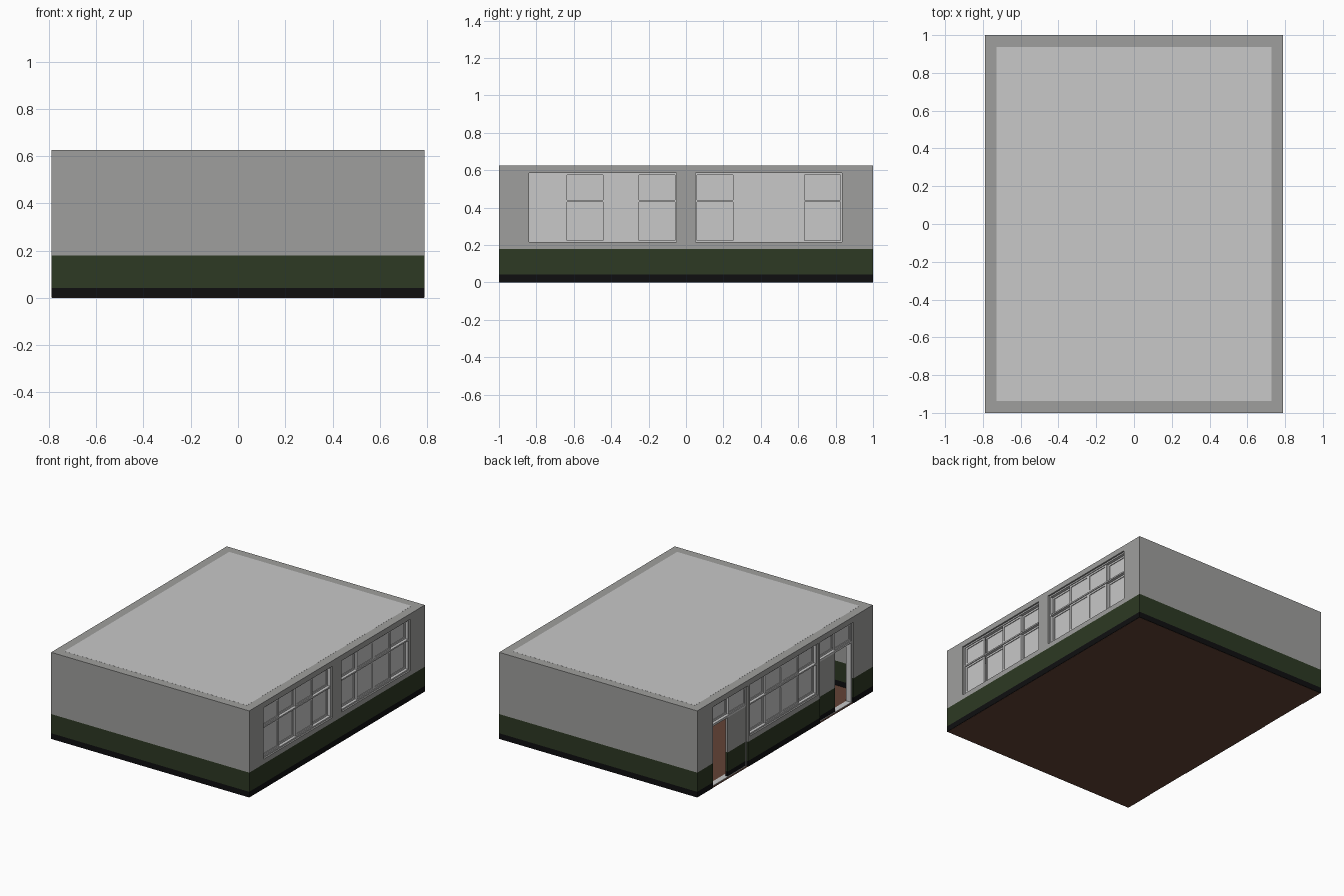
import bpy, bmesh

if "Cube" in bpy.data.objects:
    bpy.data.objects.remove(bpy.data.objects["Cube"])

HX, HY, H = 0.79, 1.0, 0.625      # half sizes and height
T = 0.062                         # wall thickness
Z_BASE, Z_DADO = 0.042, 0.18      # painted band heights
W_BOT, W_TOP, W_MID = 0.215, 0.585, 0.435


def material(name, rgb):
    m = bpy.data.materials.new(name)
    m.diffuse_color = (*rgb, 1)
    m.use_nodes = True
    m.node_tree.nodes["Principled BSDF"].inputs["Base Color"].default_value = m.diffuse_color
    return m


GREY = material("wall_grey", (0.347, 0.347, 0.337))
LIGHT = material("light_grey", (0.578, 0.578, 0.578))
GREEN = material("dado_green", (0.026, 0.041, 0.017))
BLACK = material("skirting_black", (0.0045, 0.0045, 0.005))
BROWN = material("floor_brown", (0.125, 0.055, 0.036))


def boxes(name, parts, *mats):
    """One object from a list of (x0, x1, y0, y1, z0, z1) boxes."""
    bm = bmesh.new()
    for x0, x1, y0, y1, z0, z1 in parts:
        verts = bmesh.ops.create_cube(bm, size=1)["verts"]
        for v in verts:
            v.co.x = (x0 + x1) / 2 + v.co.x * abs(x1 - x0)
            v.co.y = (y0 + y1) / 2 + v.co.y * abs(y1 - y0)
            v.co.z = (z0 + z1) / 2 + v.co.z * abs(z1 - z0)
    me = bpy.data.meshes.new(name)
    bm.to_mesh(me)
    bm.free()
    ob = bpy.data.objects.new(name, me)
    bpy.context.collection.objects.link(ob)
    for m in mats:
        me.materials.append(m)
    return ob


def paint_bands(ob):
    """Cut the mesh at the band heights and colour faces by height."""
    bm = bmesh.new()
    bm.from_mesh(ob.data)
    for z in (Z_BASE, Z_DADO):
        bmesh.ops.bisect_plane(bm, geom=bm.verts[:] + bm.edges[:] + bm.faces[:],
                               plane_co=(0, 0, z), plane_no=(0, 0, 1))
    for f in bm.faces:
        z = f.calc_center_bounds().z
        f.material_index = 2 if z < Z_BASE else 1 if z < Z_DADO else 0
    bm.to_mesh(ob.data)
    bm.free()


def cut(ob, box):
    cutter = boxes("cutter", [box])
    cutter.hide_render = True
    mod = ob.modifiers.new("cut", "BOOLEAN")
    mod.operation, mod.solver, mod.object = "DIFFERENCE", "EXACT", cutter
    bpy.context.view_layer.objects.active = ob
    bpy.ops.object.modifier_apply(modifier=mod.name)
    bpy.data.objects.remove(cutter)


# Openings: side (+1 right, -1 left), y range; doors also give the leaf range
windows = [("front_right_window", 1, -0.84, -0.05, (0, 2)),
           ("back_right_window", 1, 0.05, 0.835, (1, 2)),
           ("left_window", -1, -0.38, 0.40, (1, 2))]
doors = [("back_doorway", 0.42, 0.82, 0.42, 0.63),
         ("front_doorway", -0.78, -0.40, -0.59, -0.40)]

# Wall shell with openings
walls = boxes("walls", [(-HX, HX, -HY, HY, 0.001, H)], GREY, GREEN, BLACK)
cut(walls, (-HX + T, HX - T, -HY + T, HY - T, -1, 2))
for _, s, y0, y1, _ in windows:
    cut(walls, (s * 0.6, s * 1.0, y0, y1, W_BOT, W_TOP))
for _, y0, y1, _, _ in doors:
    cut(walls, (-1.0, -0.6, y0, y1, -0.1, W_TOP))
paint_bands(walls)

# Floor and flat roof
boxes("floor", [(-HX + 0.003, HX - 0.003, -HY + 0.003, HY - 0.003, 0, 0.004)], BROWN)
boxes("roof", [(-HX + T, HX - T, -HY + T, HY - T, 0.605, H + 0.0005)], LIGHT)


def sash(s, d, y0, y1, z0, z1, b=0.013):
    """Framed pane whose outer face lies at depth d inside the wall face."""
    xa, xb = s * (HX - d), s * (HX - d - 0.014)
    pa, pb = s * (HX - d - 0.005), s * (HX - d - 0.009)
    return [(xa, xb, y0, y0 + b, z0, z1), (xa, xb, y1 - b, y1, z0, z1),
            (xa, xb, y0 + b, y1 - b, z0, z0 + b), (xa, xb, y0 + b, y1 - b, z1 - b, z1),
            (pa, pb, y0 + b, y1 - b, z0 + b, z1 - b)]


# Sliding windows: two rows of four sashes on alternating tracks
for name, s, y0, y1, outer in windows:
    xa, xb, f = s * (HX - 0.012), s * (HX - 0.052), 0.01
    parts = [(xa, xb, y0, y0 + f, W_BOT, W_TOP), (xa, xb, y1 - f, y1, W_BOT, W_TOP)]
    for z in (W_BOT, W_MID - f / 2, W_TOP - f):
        parts.append((xa, xb, y0 + f, y1 - f, z, z + f))
    step = (y1 - y0 - 2 * f) / 4
    for i in range(4):
        a = y0 + f + i * step
        d = 0.018 if i in outer else 0.033
        for z0, z1 in ((W_BOT + f, W_MID - f / 2), (W_MID + f / 2, W_TOP - f)):
            parts += sash(s, d, a, a + step, z0, z1)
    boxes(name, parts, LIGHT)

# Doorways: frame, transom lights, floor track and a half-open sliding leaf
for name, y0, y1, l0, l1 in doors:
    xa, xb, f = -HX + 0.012, -HX + 0.052, 0.01
    parts = [(xa, xb, y0, y0 + f, 0.004, W_TOP), (xa, xb, y1 - f, y1, 0.004, W_TOP)]
    for z, h in ((0.003, 0.005), (W_MID, 0.015), (W_TOP - f, f)):
        parts.append((xa, xb, y0 + f, y1 - f, z, z + h))
    mid = (y0 + y1) / 2
    for a, b, d in ((y0 + f, mid, 0.018), (mid, y1 - f, 0.033)):
        parts += sash(-1, d, a, b, W_MID + 0.015, W_TOP - f)
    boxes(name + "_frame", parts, LIGHT)
    leaf = boxes(name + "_leaf", [(-HX + 0.016, -HX + 0.034, l0, l1, 0.008, W_MID)],
                 GREY, GREEN, BLACK)
    paint_bands(leaf)
